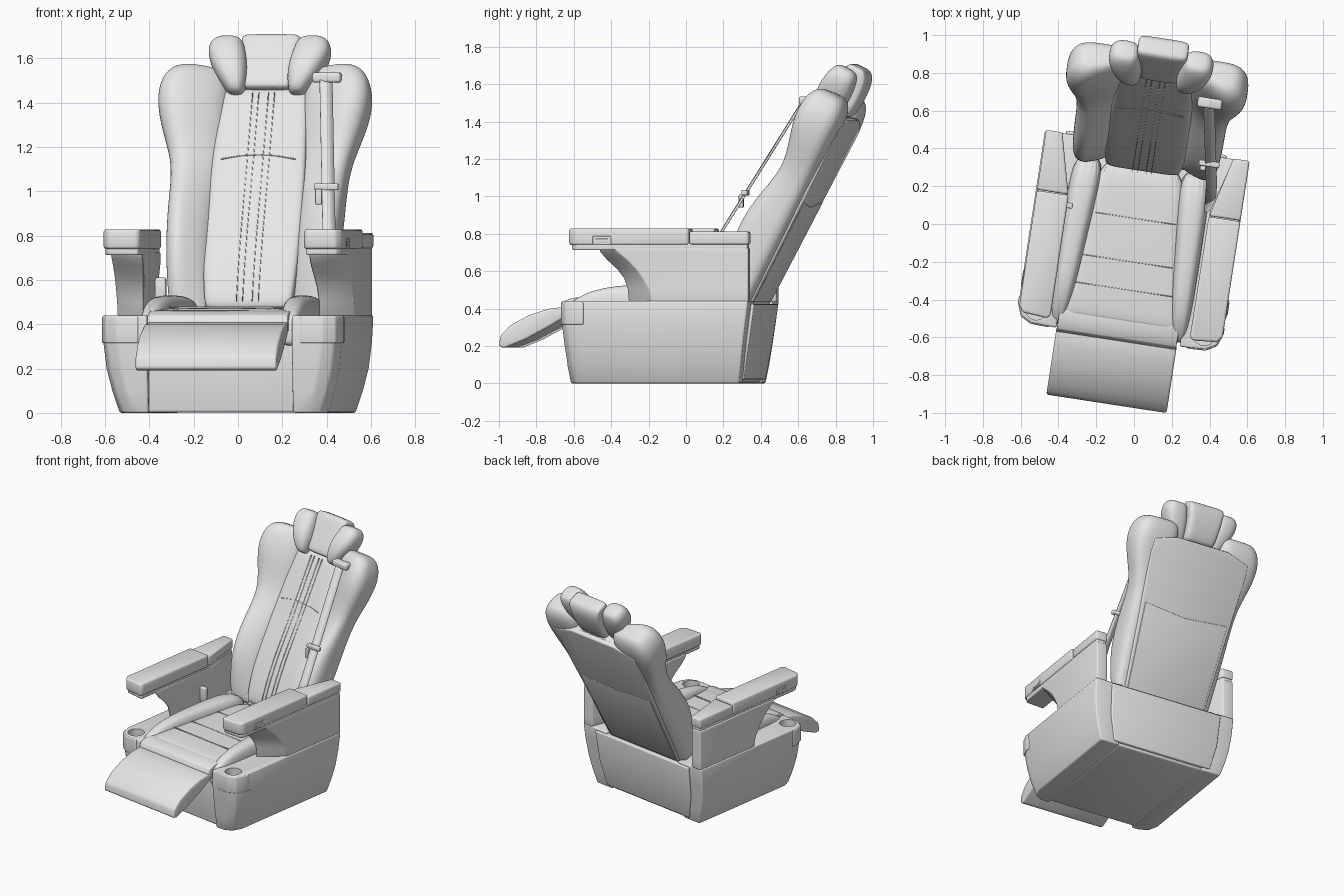
import bpy, bmesh, math
from mathutils import Vector

if "Cube" in bpy.data.objects:
    bpy.data.objects.remove(bpy.data.objects["Cube"], do_unlink=True)

# One neutral grey for everything
grey = bpy.data.materials.new("light_grey")
grey.use_nodes = True
grey.diffuse_color = (0.8, 0.8, 0.8, 1)
grey.node_tree.nodes["Principled BSDF"].inputs["Base Color"].default_value = (0.8, 0.8, 0.8, 1)

TURN = -0.152                 # the whole seat is turned slightly about z
RECLINE = math.radians(27.5)
SN, CS = math.sin(RECLINE), math.cos(RECLINE)
parts = []


def finish(name, bm, bevel=0.0):
    bmesh.ops.recalc_face_normals(bm, faces=bm.faces[:])
    if bevel:
        sharp = [e for e in bm.edges if e.calc_face_angle(0) > 0.45]
        bmesh.ops.bevel(bm, geom=sharp, offset=bevel, segments=3, profile=0.5,
                        affect='EDGES', clamp_overlap=True)
    me = bpy.data.meshes.new(name)
    bm.to_mesh(me)
    bm.free()
    me.materials.append(grey)
    ob = bpy.data.objects.new(name, me)
    bpy.context.collection.objects.link(ob)
    ob.rotation_euler.z = TURN
    parts.append(ob)
    return ob


def skin(name, rings, bevel=0.0):
    """Closed solid through a list of equal rings of points."""
    bm = bmesh.new()
    vs = [[bm.verts.new(p) for p in r] for r in rings]
    n = len(rings[0])
    for a, b in zip(vs, vs[1:]):
        for i in range(n):
            j = (i + 1) % n
            bm.faces.new((a[i], a[j], b[j], b[i]))
    bm.faces.new(vs[0][::-1])
    bm.faces.new(vs[-1])
    return finish(name, bm, bevel)


def upright(u, s, h):         # along the seat
    return (u, s, h)


def tilted(u, s, h):          # along the reclined back, h forward of its rear plane
    return (u, 0.40 + s * SN - h * CS, 0.44 + s * CS + h * SN)


def cushion(name, sections, place, power=3.5, side=1, n=20, lean=0.0, shift=0.0):
    """Soft loft; sections are (station, u0, u1, h0, h1); lean lowers the inner half."""
    rings = []
    for s, u0, u1, h0, h1 in sections:
        ring = []
        for i in range(n):
            t = 2 * math.pi * (i + 0.5) / n
            c, d = math.cos(t), math.sin(t)
            x = math.copysign(abs(c) ** (2 / power), c)
            y = math.copysign(abs(d) ** (2 / power), d)
            drop = 1 - lean * max(0, 0.35 - x) / 1.35
            ring.append(place(shift + side * ((u0 + u1) / 2 + x * (u1 - u0) / 2), s,
                              h0 + (h1 - h0) * (1 + y) / 2 * drop))
        rings.append(ring)
    ob = skin(name, rings)
    sub = ob.modifiers.new("soft", 'SUBSURF')
    sub.levels = sub.render_levels = 2
    return ob


def stack(name, layers, side=1, bevel=0.012, shift=0.0):
    """Hard solid from (z, [(u, v), ...]) outlines."""
    return skin(name, [[(shift + side * u, v, z) for u, v in o] for z, o in layers], bevel)


def block(name, u, v, z, bevel=0.006, side=1, shift=0.0):
    o = [(u[0], v[0]), (u[1], v[0]), (u[1], v[1]), (u[0], v[1])]
    return stack(name, [(z[0], o), (z[1], o)], side, bevel, shift)


def ribbon(name, pts, across, width, thick):
    """Flat strip following a few points."""
    bm = bmesh.new()
    off = Vector(across) * width / 2
    rows = [(bm.verts.new(Vector(p) - off), bm.verts.new(Vector(p) + off)) for p in pts]
    for a, b in zip(rows, rows[1:]):
        bm.faces.new((a[0], a[1], b[1], b[0]))
    ob = finish(name, bm)
    m = ob.modifiers.new("thickness", 'SOLIDIFY')
    m.thickness, m.offset = thick, 0
    return ob


# Backrest centre, rear panel and pocket
centre = [(-0.03, 0.19, 0.11), (0.0, 0.20, 0.14), (0.15, 0.215, 0.16), (0.35, 0.225, 0.165),
          (0.6, 0.22, 0.15), (0.85, 0.21, 0.145), (1.06, 0.20, 0.14), (1.10, 0.19, 0.12)]
cushion("backrest_centre", [(a, -w, w, 0.01, d) for a, w, d in centre], tilted, 7, n=28)
panel = [(-0.04, 0.315), (0.5, 0.345), (0.95, 0.375), (1.04, 0.37), (1.09, 0.2)]
skin("backrest_rear_panel",
     [[tilted(w, a, h) for a, w in panel] + [tilted(-w, a, h) for a, w in panel[::-1]]
      for h in (-0.010, 0.07)], 0.01)
skin("rear_pocket", [[tilted(u, a, h) for u, a in
     ((-0.30, 0.0), (0.30, 0.0), (0.325, 0.60), (0.0, 0.57), (-0.325, 0.60))]
     for h in (-0.015, 0.02)], 0.005)

# Headrest centre
cushion("headrest_centre", [(1.08, -.10, .10, .05, .15), (1.095, -.115, .115, .01, .165),
        (1.2, -.122, .122, .0, .16), (1.3, -.134, .134, .005, .155),
        (1.35, -.138, .138, .03, .15), (1.366, -.125, .125, .06, .13)], tilted, 6, shift=0.012)

# Seat cushion and the lip in front of it
cushion("seat_cushion", [(-.525, -.31, .31, .40, .45), (-.515, -.318, .318, .36, .465),
        (-.46, -.318, .318, .3, .472), (-.35, -.30, .30, .28, .477), (-.15, -.26, .26, .28, .48),
        (.1, -.24, .24, .28, .48), (.36, -.23, .23, .28, .477)], upright, 8, n=28)
lip = [(-.50, .462), (-.57, .456), (-.61, .44), (-.625, .41), (-.61, .37), (-.50, .36)]
skin("seat_lip", [[(u, v, z) for v, z in lip] for u in (-.32, .32)], 0.006)

# Stitching on the backrest and creases on the seat
for u in (-0.05, -0.022, 0.022, 0.05):
    ribbon("back_seam", [tilted(u, a, d - .001) for a, w, d in centre[1:-1]], (1, 0, 0), 0.003, 0.007)
ribbon("back_crease", [tilted(u, 0.74 - 0.8 * u * u, 0.147) for u in
       (-0.17, -0.08, 0, 0.08, 0.17)], (0, SN, CS), 0.004, 0.008)
for v, w in ((-0.35, 0.27), (-0.2, 0.24), (0.03, 0.22)):
    ribbon("seat_crease", [(-w, v, 0.4775), (w, v, 0.4775)], (0, 1, 0), 0.004, 0.005)

# Footrest
foot = [(-.6, .41), (-.7, .398), (-.8, .365), (-.9, .312), (-.955, .255), (-.965, .2),
        (-.935, .188), (-.82, .235), (-.68, .31), (-.6, .36)]
skin("footrest", [[(u, v, z) for v, z in foot] for u in (-.322, .322)], 0.012)

# Base core and rear cover
stack("base_core", [(z, [(-.34, f), (.34, f), (.34, b), (-.34, b)])
      for z, f, b in ((0.002, -.54, .35), (.41, -.56, .41))])
stack("base_rear_cover", [(z, [(-w, b - .05), (w, b - .05), (w, b), (-w, b)])
      for z, w, b in ((.02, .38, .372), (.2, .42, .402), (.425, .43, .435))], bevel=0.008)

for side, word in ((1, "left"), (-1, "right")):
    # Backrest bolster: crest near the outer edge, sloping in to the centre
    cushion(word + "_back_bolster", [
        (-.04, .2, .35, .0, .10), (-.01, .19, .37, .0, .13), (.13, .19, .385, 0, .20),
        (.28, .19, .395, 0, .25), (.46, .19, .40, 0, .24), (.6, .185, .40, 0, .205),
        (.73, .18, .41, 0, .18), (.85, .175, .45, -.003, .205), (.97, .17, .484, -.008, .24),
        (1.07, .17, .487, -.008, .245), (1.14, .17, .465, .005, .23),
        (1.18, .19, .43, .03, .20), (1.195, .22, .385, .06, .165)],
        tilted, 3.2, side, 24, 0.36, 0.006)
    # Headrest wing
    cushion(word + "_headrest_wing", [
        (1.05, .115, .16, .10, .17), (1.07, .10, .185, .06, .20), (1.14, .09, .235, .045, .225),
        (1.21, .095, .268, .04, .225), (1.28, .11, .284, .045, .21),
        (1.325, .125, .266, .06, .19), (1.34, .15, .235, .09, .165)],
        tilted, 2.7, side, shift=0.012)
    # Seat bolster
    cushion(word + "_seat_bolster", [
        (-.585, .30, .345, .32, .41), (-.57, .285, .36, .3, .44), (-.47, .27, .37, .3, .495),
        (-.33, .25, .375, .3, .525), (-.12, .235, .375, .3, .532), (.1, .215, .375, .3, .532),
        (.34, .2, .37, .3, .51)], upright, 3, side)
    # Base side, tapering in towards the floor
    base = stack(word + "_base_side", [
        (z, [(.33, f), (o - .08, f + .005), (o - .025, f + .035), (o, f + .1), (o, b), (.33, b)])
        for z, o, f, b in ((0, .475, -.565, .36), (.1, .507, -.58, .375), (.2, .531, -.592, .388),
                           (.32, .544, -.605, .404), (.44, .548, -.605, .42))], side, 0.01, 0.007)
    # Cup holder sleeve around the front corner
    sleeve = stack(word + "_cup_holder", [
        (z, [(.37, -.609), (.47, -.605), (.526, -.573), (.551, -.505), (.551, -.47), (.37, -.47)])
        for z in (.315, .435)], side, 0.006, 0.007)
    bm = bmesh.new()
    bmesh.ops.create_cone(bm, cap_ends=True, segments=32, radius1=.056, radius2=.056, depth=.2)
    bmesh.ops.translate(bm, verts=bm.verts[:], vec=(.007 + side * .45, -.525, .44))
    cutter = finish(word + "_cup_cutter", bm)
    parts.remove(cutter)
    cutter.hide_render = True
    cutter.display_type = 'WIRE'
    cutter.hide_set(True)
    for ob in (base, sleeve):
        cut = ob.modifiers.new("cup_hole", 'BOOLEAN')
        cut.operation, cut.object, cut.solver = 'DIFFERENCE', cutter, 'EXACT'
    # Armrest support with a swept, concave front
    stack(word + "_armrest_support", [
        (z, [(i, f), (.542, b), (.542, .42), (.462, .42), (i, .13)])
        for z, i, f, b in ((.435, .40, -.25, -.10), (.5, .40, -.255, -.115), (.56, .395, -.275, -.15),
                           (.61, .388, -.315, -.185), (.66, .382, -.37, -.235),
                           (.70, .38, -.405, -.285), (.725, .38, -.415, -.31))], side, 0.008, 0.007)
    # Armrest tray and its two pads
    tray = [(.383, -.545), (.52, -.535), (.538, -.51), (.538, .415), (.465, .415), (.386, .115)]
    stack(word + "_armrest_tray", [(z, tray) for z in (.712, .752)], side, 0.008, 0.01)
    pad = [(.373, -.545), (.39, -.562), (.52, -.552), (.545, -.52), (.545, .098), (.375, .098)]
    stack(word + "_armrest_pad", [(z, pad) for z in (.74, .828)], side, 0.022, 0.01)
    rear = [(.377, .102), (.545, .102), (.545, .422), (.458, .422)]
    stack(word + "_armrest_rear_pad", [(.742, rear), (.812, rear)], side, 0.012, 0.01)
    # Switch surround and button on the outer edge
    block(word + "_switch_frame", (.532, .549), (-.42, -.32), (.742, .787), 0.004, side, 0.01)
    block(word + "_switch", (.537, .553), (-.405, -.335), (.752, .774), 0.003, side, 0.01)

# Seat belt with guide, tongue and buckle
ribbon("seat_belt", [(.30, .70, 1.53), (.30, .665, 1.485), (.375, .262, .83), (.385, .13, .60)],
       (1, 0.4, 0), .055, .005)
block("belt_guide", (.235, .365), (.665, .72), (1.49, 1.535), 0.012)
block("belt_tongue", (.29, .40), (.36, .39), (1.005, 1.035), 0.006)
block("belt_tongue_tip", (.30, .33), (.335, .36), (.94, 1.01), 0.005)
block("belt_buckle", (-.385, -.335), (.03, .06), (.50, .61), 0.007)

# Smooth shading with crisp edges
bpy.ops.object.select_all(action='DESELECT')
for ob in parts:
    ob.select_set(True)
bpy.context.view_layer.objects.active = parts[0]
bpy.ops.object.shade_smooth_by_angle(angle=math.radians(40))
